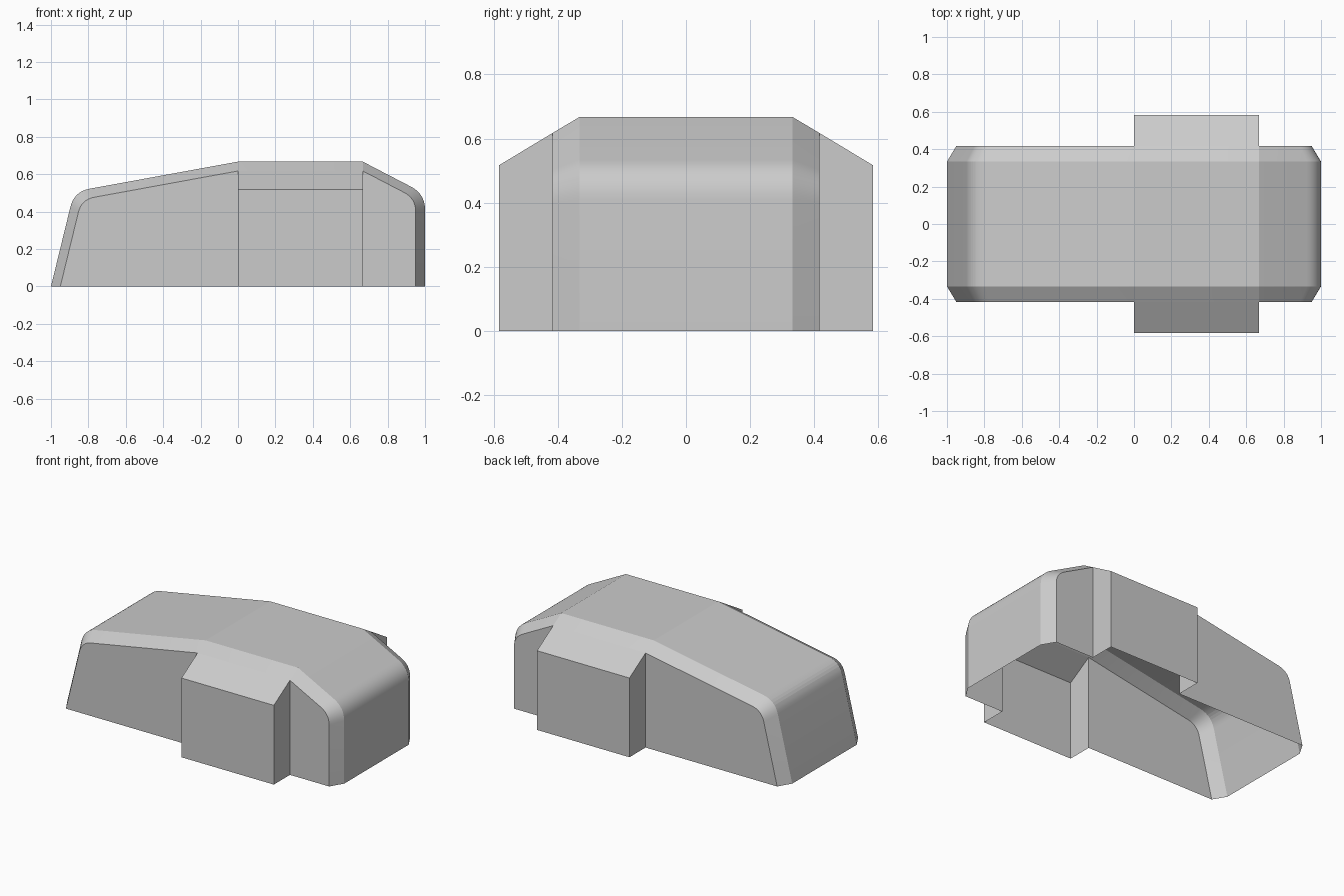
import bpy, bmesh, math
from mathutils import Vector

old = bpy.data.objects.get("Cube")
if old:
    bpy.data.objects.remove(old)

grey = bpy.data.materials.new("plain grey")
grey.use_nodes = True
colour = (0.6, 0.6, 0.6, 1)
grey.diffuse_color = colour
grey.node_tree.nodes["Principled BSDF"].inputs["Base Color"].default_value = colour

POD_X = 0.667       # side pods run from x = 0 to here
ROOF_Y, SIDE_Y, POD_Y = 0.333, 0.417, 0.583
POD_Z = 0.517


def rounded(corners, radius, steps=8):
    """Long profile as (x, z) points, with its tail and nose corners rounded."""
    pts = [Vector(c) for c in corners]
    out = []
    for i, p in enumerate(pts):
        if i not in (1, 4):
            out.append(p)
            continue
        a = p + (pts[i - 1] - p).normalized() * radius
        b = p + (pts[i + 1] - p).normalized() * radius
        for s in range(steps + 1):
            t = s / steps
            out.append(a * (1 - t) ** 2 + p * 2 * t * (1 - t) + b * t ** 2)
    return out


outer = rounded([(-1, 0), (-0.876, 0.507), (0, 0.667), (POD_X, 0.667), (1, 0.494), (1, 0)], 0.085)
inner = rounded([(-0.95, 0), (-0.837, 0.464), (0, 0.617), (POD_X, 0.617), (0.95, 0.47), (0.95, 0)], 0.07)


def build(name, faces):
    bm = bmesh.new()
    for points in faces:
        bm.faces.new([bm.verts.new(p) for p in points])
    bmesh.ops.remove_doubles(bm, verts=bm.verts, dist=0.0005)
    bmesh.ops.recalc_face_normals(bm, faces=bm.faces)
    # Open shells: turn every panel outwards
    for f in bm.faces:
        c = f.calc_center_median()
        if f.normal.dot(Vector((c.x if abs(f.normal.x) > 0.9 else 0, c.y, c.z))) < 0 and not name.endswith("pod"):
            f.normal_flip()
    mesh = bpy.data.meshes.new(name)
    bm.to_mesh(mesh)
    bm.free()
    mesh.materials.append(grey)
    obj = bpy.data.objects.new(name, mesh)
    bpy.context.collection.objects.link(obj)
    bpy.context.view_layer.objects.active = obj
    obj.select_set(True)
    bpy.ops.object.shade_smooth_by_angle(angle=math.radians(9))
    obj.select_set(False)
    return obj


def at(p, y):
    return (p.x, y, p.y)


# Body shell: roof strip, chamfers and side panels, open underneath
faces = []
for i in range(len(outer) - 1):
    a, b, c, d = outer[i], outer[i + 1], inner[i], inner[i + 1]
    faces.append([at(a, -ROOF_Y), at(b, -ROOF_Y), at(b, ROOF_Y), at(a, ROOF_Y)])
    for side in (-1, 1):
        faces.append([at(a, side * ROOF_Y), at(b, side * ROOF_Y),
                      at(d, side * SIDE_Y), at(c, side * SIDE_Y)])
tail = [p for p in inner if p.x <= 0.001] + [Vector((0, 0))]
nose = [Vector((POD_X, 0))] + [p for p in inner if p.x >= POD_X - 0.001]
for side in (-1, 1):
    for panel in (tail, nose):
        faces.append([at(p, side * SIDE_Y) for p in panel])
build("body_shell", faces)

# Side pods: sloped roof, outer wall and two end walls, open to the body
for side, name in ((-1, "front_pod"), (1, "back_pod")):
    section = [(SIDE_Y, 0), (POD_Y, 0), (POD_Y, POD_Z), (SIDE_Y, 0.617)]
    ends = [[(x, side * y, z) for y, z in section] for x in (0, POD_X)]
    faces = list(ends)
    for i in (1, 2):
        faces.append([ends[0][i], ends[1][i], ends[1][i + 1], ends[0][i + 1]])
    build(name, faces)
